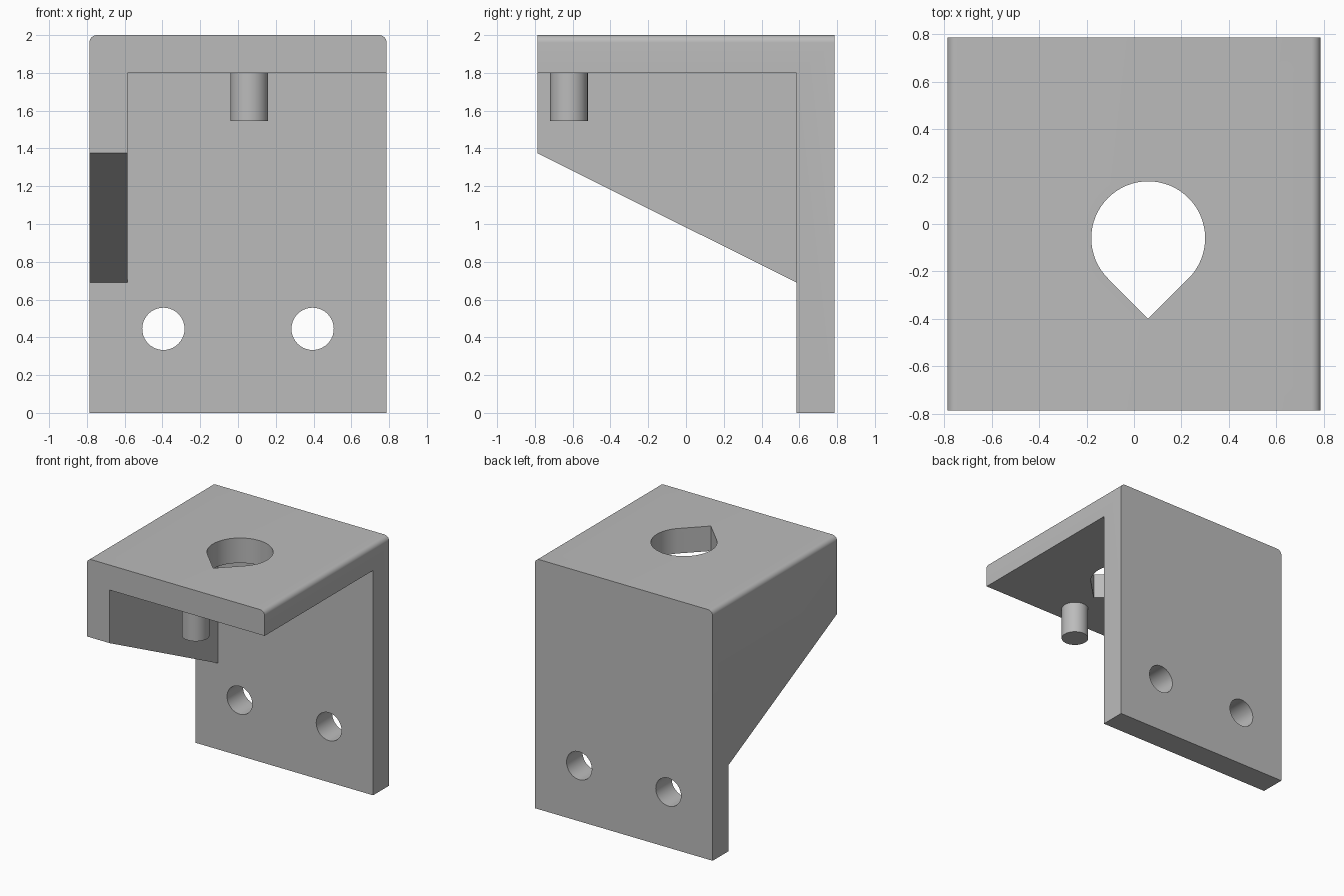
import bpy, bmesh
from math import sin, cos, pi, radians
from mathutils import Vector

cube = bpy.data.objects.get("Cube")
if cube:
    bpy.data.objects.remove(cube, do_unlink=True)

HALF, INNER, SHELF = 0.787, 0.585, 1.8   # half width, inner wall face, underside of top

grey = bpy.data.materials.new("plain grey")
grey.use_nodes = True
grey.diffuse_color = (0.5, 0.5, 0.5, 1)
grey.node_tree.nodes["Principled BSDF"].inputs["Base Color"].default_value = (0.5, 0.5, 0.5, 1)


def arc(cx, cy, r, start, end, steps):
    angles = [radians(start + (end - start) * i / steps) for i in range(steps + 1)]
    return [(cx + r * cos(a), cy + r * sin(a)) for a in angles]


def prism(name, outline, axis, low, high):
    """Extrude a 2D outline along an axis; the other two axes keep their order."""
    bm = bmesh.new()
    verts = []
    for p in outline:
        co = list(p)
        co.insert(axis, low)
        verts.append(bm.verts.new(co))
    face = bm.faces.new(verts)
    grown = bmesh.ops.extrude_face_region(bm, geom=[face])["geom"]
    step = Vector((0, 0, 0))
    step[axis] = high - low
    bmesh.ops.translate(bm, vec=step, verts=[g for g in grown if isinstance(g, bmesh.types.BMVert)])
    bmesh.ops.recalc_face_normals(bm, faces=bm.faces)
    mesh = bpy.data.meshes.new(name)
    bm.to_mesh(mesh)
    bm.free()
    mesh.materials.append(grey)
    obj = bpy.data.objects.new(name, mesh)
    bpy.context.collection.objects.link(obj)
    return obj


def activate(obj):
    bpy.ops.object.select_all(action='DESELECT')
    obj.select_set(True)
    bpy.context.view_layer.objects.active = obj


def cut(target, cutter):
    mod = target.modifiers.new("cut", 'BOOLEAN')
    mod.operation, mod.solver, mod.object = 'DIFFERENCE', 'EXACT', cutter
    activate(target)
    bpy.ops.object.modifier_apply(modifier=mod.name)
    bpy.data.objects.remove(cutter, do_unlink=True)


# Solid block with rounded upper side edges
r = 0.04
outline = [(-HALF, 0), (HALF, 0)]
outline += arc(HALF - r, 2 - r, r, 0, 90, 8) + arc(r - HALF, 2 - r, r, 90, 180, 8)
bracket = prism("bracket", outline, 1, -HALF, HALF)

# Hollow leaving the top, back and right walls
cut(bracket, prism("hollow", [(-INNER, -1), (1, -1), (1, SHELF), (-INNER, SHELF)], 1, -1, INNER))

# Sloping lower edge of the right wall
slope = [(-1, -1), (INNER, -1), (INNER, 0.69), (-HALF, 1.375), (-1, 1.481)]
cut(bracket, prism("slope", slope, 0, -1, -0.4))

# Teardrop opening in the top
cx, cy, tr = 0.06, -0.06, 0.24
teardrop = arc(cx, cy, tr, -45, 225, 48) + [(cx, cy - tr * 2 ** 0.5)]
cut(bracket, prism("teardrop", teardrop, 2, 1.7, 2.1))

# Pair of screw holes in the back
for side in (-1, 1):
    cut(bracket, prism("screw_hole", arc(side * 0.395, 0.445, 0.112, 0, 360, 40)[:-1], 1, 0.4, 1))

# Pin hanging below the top
pin = prism("pin", arc(0.06, -0.62, 0.1, 0, 360, 40)[:-1], 2, 1.545, SHELF + 0.02)

for obj in (bracket, pin):
    activate(obj)
    bpy.ops.object.shade_smooth_by_angle(angle=radians(30))
